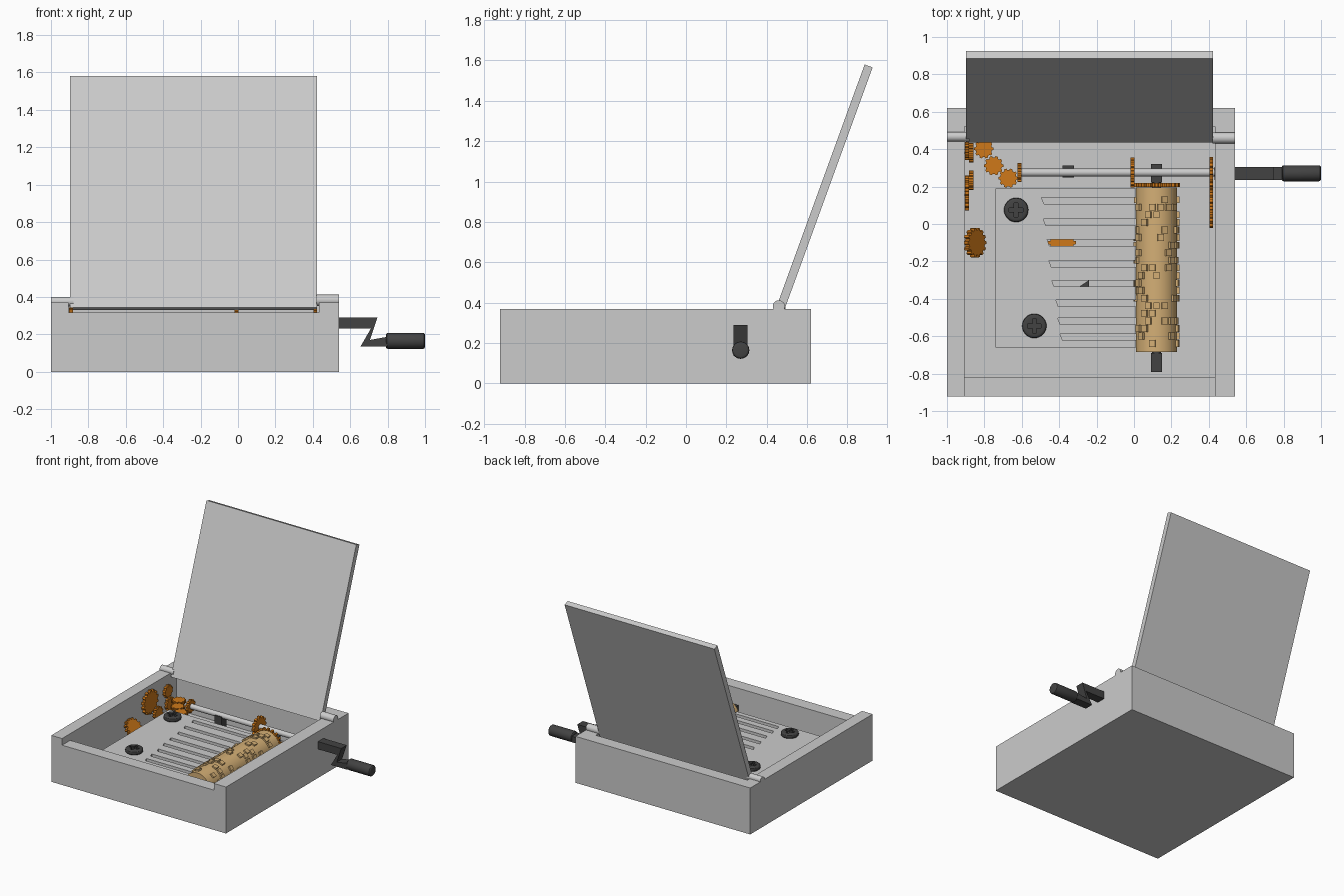
import bpy, bmesh, random
from math import sin, cos, pi, radians
from mathutils import Matrix, Euler

if "Cube" in bpy.data.objects:
    bpy.data.objects.remove(bpy.data.objects["Cube"])

random.seed(4)


def material(name, rgb):
    m = bpy.data.materials.new(name)
    m.diffuse_color = (*rgb, 1)
    m.use_nodes = True
    m.node_tree.nodes["Principled BSDF"].inputs["Base Color"].default_value = m.diffuse_color
    return m


BRASS = material("orange_brass", (0.62, 0.19, 0.01))
WOOD = material("tan_wood", (0.66, 0.43, 0.18))
DARK = material("dark_metal", (0.055, 0.055, 0.055))


def finish(name, bm, mat=None, smooth=False, matrix=None):
    bmesh.ops.recalc_face_normals(bm, faces=bm.faces[:])
    me = bpy.data.meshes.new(name)
    bm.to_mesh(me)
    bm.free()
    ob = bpy.data.objects.new(name, me)
    bpy.context.collection.objects.link(ob)
    if matrix:
        ob.matrix_world = matrix
    if mat:
        me.materials.append(mat)
    if smooth:
        bpy.ops.object.select_all(action='DESELECT')
        ob.select_set(True)
        bpy.context.view_layer.objects.active = ob
        bpy.ops.object.shade_smooth_by_angle()
    return ob


def box(name, lo, hi, mat=None):
    bm = bmesh.new()
    bmesh.ops.create_cube(bm, size=1)
    for v in bm.verts:
        v.co = [(a + b) / 2 + c * (b - a) for a, b, c in zip(lo, hi, v.co)]
    return finish(name, bm, mat)


def place(loc, axis='Z', tilt=None):
    rot = tilt or {'X': (0, pi / 2, 0), 'Y': (pi / 2, 0, 0), 'Z': (0, 0, 0)}[axis]
    return Matrix.Translation(loc) @ Euler(rot).to_matrix().to_4x4()


def prism(name, pts, depth, matrix, mat=None):
    """Extrude a flat outline, centred on its own z axis."""
    bm = bmesh.new()
    f = bm.faces.new([bm.verts.new((x, y, -depth / 2)) for x, y in pts])
    r = bmesh.ops.extrude_face_region(bm, geom=[f])
    for v in r['geom']:
        if isinstance(v, bmesh.types.BMVert):
            v.co.z += depth
    return finish(name, bm, mat, False, matrix)


def rod(name, loc, r, length, axis='Z', mat=None, sides=24, bevel=0, r2=None):
    bm = bmesh.new()
    bmesh.ops.create_cone(bm, cap_ends=True, segments=sides, radius1=r,
                          radius2=r if r2 is None else r2, depth=length)
    if bevel:
        rim = [e for e in bm.edges if abs(e.verts[0].co.z - e.verts[1].co.z) < 1e-5]
        bmesh.ops.bevel(bm, geom=rim, offset=bevel, segments=3, profile=0.5, affect='EDGES')
    return finish(name, bm, mat, True, place(loc, axis))


def gear(name, loc, r, axis='X', teeth=12, thick=0.022, tilt=None):
    pts = []
    for i in range(teeth):
        for k, rr in ((-.32, .84), (-.2, 1), (.2, 1), (.32, .84)):
            a = 2 * pi * (i + k) / teeth
            pts.append((r * rr * cos(a), r * rr * sin(a)))
    return prism(name, pts, thick, place(loc, axis, tilt), BRASS)


def cut(ob, *cutters):
    for c in cutters:
        m = ob.modifiers.new("cut", 'BOOLEAN')
        m.operation, m.solver, m.object = 'DIFFERENCE', 'EXACT', c
        bpy.ops.object.select_all(action='DESELECT')
        bpy.context.view_layer.objects.active = ob
        ob.select_set(True)
        bpy.ops.object.modifier_apply(modifier=m.name)
        bpy.data.objects.remove(c)


# Case with cavity and lowered front wall
FLOOR = 0.05
case = box("case", (-1, -.922, 0), (.54, .62, .37))
cut(case, box("cavity_cutter", (-.905, -.82, FLOOR), (.432, .52, .6)),
    box("front_notch_cutter", (-.905, -1.1, .317), (.432, -.7, .6)))

# Open lid, leaning back 20 degrees, with hinge pins
t = radians(20)
d, n = (sin(t), cos(t)), (cos(t), -sin(t))
F, L, T = (.885, 1.58), 1.315, .042
c = (F[0] - d[0] * L / 2 + n[0] * T / 2, F[1] - d[1] * L / 2 + n[1] * T / 2)
lid = box("lid", (-.66, -T / 2, -L / 2), (.66, T / 2, L / 2))
lid.matrix_world = place((-.237, *c), tilt=(-t, 0, 0))
rod("hinge_pin_left", (-.94, .467, .375), .026, .12, 'X')
rod("hinge_pin_right", (.48, .46, .382), .03, .12, 'X')

# Comb plate with open slots
slots = [(.125, -.49), (.01, -.48), (-.10, -.46), (-.213, -.45),
         (-.318, -.435), (-.423, -.413), (-.52, -.403), (-.605, -.39)]
outline = [(.01, .19), (-.74, .19), (-.74, -.66), (.01, -.66)]
for y, x in reversed(slots):
    outline += [(.01, y - .017), (x + .008, y - .017), (x - .005, y + .017), (.01, y + .017)]
prism("comb_plate", outline, .03, place((0, 0, .205)))

# Cross-head screws holding the comb
for i, (x, y) in enumerate([(-.63, .075), (-.533, -.545)]):
    head = rod(f"screw_head_{i}", (x, y, .236), .065, .036, mat=DARK, sides=32, bevel=.014)
    cut(head, box("cross_a", (x - .037, y - .011, .24), (x + .037, y + .011, .3)),
        box("cross_b", (x - .011, y - .037, .24), (x + .011, y + .037, .3)))
    rod(f"screw_shank_{i}", (x, y, .135), .028, .17, mat=DARK)

# Pinned drum
DX, DZ, R = .12, .17, .11
rod("drum", (DX, -.245, DZ), R, .88, 'Y', WOOD, 48)
bm = bmesh.new()
cols = 16
for row in range(20):
    y = .13 - row * .0405
    for col in random.sample(range(cols), 5):
        a = 2 * pi * (col + .5 * (row % 2)) / cols
        m = (Matrix.Translation((DX, y, DZ)) @ Matrix.Rotation(a, 4, 'Y')
             @ Matrix.Translation((0, 0, R)) @ Matrix.Diagonal((.034, .036, .024, 1)))
        bmesh.ops.create_cube(bm, size=1, matrix=m)
finish("drum_pins", bm, WOOD)
gear("drum_gear", (DX, .208, DZ), .125, 'Y', 20)
for name, y in (("front", -.74), ("back", .272)):
    box(f"drum_post_{name}", (.09, y - .05, FLOOR), (.15, y + .05, .2), DARK)
rod("drum_axle", (DX, -.235, DZ), .025, 1.06, 'Y', DARK)

# Drive shaft with gears and its support
SY, SZ = .275, .25
rod("drive_shaft", (-.04, SY, SZ), .021, 1.16, 'X')
box("shaft_post", (-.382, .248, FLOOR), (-.32, .312, .25), DARK)
gear("shaft_gear_middle", (-.008, SY, SZ), .08)
gear("shaft_gear_left", (-.613, SY, SZ), .052, teeth=10)
gear("shaft_gear_right", (.413, SY, SZ), .085, thick=.02)
gear("idler_gear_right", (.413, .085, .19), .108, teeth=16, thick=.02)

# Flat gear train on spindles
for i, (x, y) in enumerate([(-.672, .245), (-.75, .312), (-.803, .402)]):
    gear(f"flat_gear_{i}", (x, y, .19), .052, 'Z', 10)
    rod(f"flat_gear_spindle_{i}", (x, y, .115), .014, .14)

# Gears on the left wall, with stub axles
for i, (x, y, z, r) in enumerate([(-.892, .165, .25, .095), (-.87, .235, .14, .053),
                                  (-.87, .382, .16, .053), (-.892, .39, .25, .05)]):
    gear(f"wall_gear_{i}", (x, y, z), r, teeth=14 if r > .09 else 10)
    rod(f"wall_gear_axle_{i}", (x - .01, y, z), .012, .03, 'X')

# Loose gears: one tilted by the wall, one under the comb with a small wedge
gear("loose_gear_tilted", (-.85, -.10, .15), .08, tilt=(0, radians(52), 0), teeth=14, thick=.03)
gear("loose_gear_under_comb", (-.385, -.10, .12), .075, 'Z', 12)
prism("wedge_under_comb", [(-.3, -.34), (-.24, -.34), (-.24, -.3)], .12, place((0, 0, .11)), DARK)

# Crank: Z-shaped arm and rounded grip
arm = [(.43, .23), (.71, .23), (.655, .135), (.80, .135), (.80, .187), (.705, .17),
       (.745, .29), (.43, .29)]
prism("crank_arm", arm, .07, place((0, .27, 0), 'Y'), DARK)
rod("crank_grip", (.895, .271, .165), .043, .21, 'X', DARK, 16, bevel=.012)
